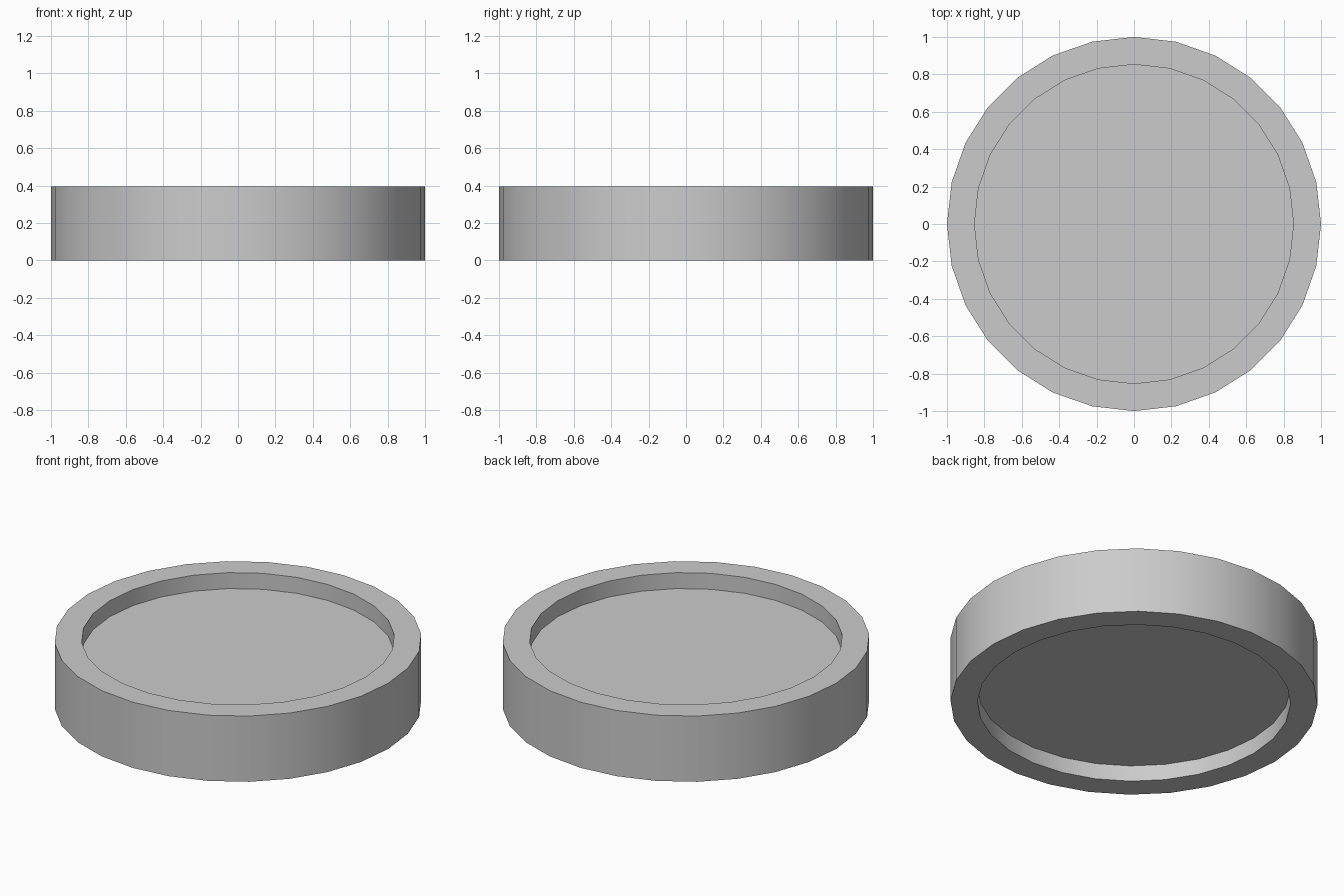
import bpy, bmesh, math

if "Cube" in bpy.data.objects:
    bpy.data.objects.remove(bpy.data.objects["Cube"])

SIDES = 28
R_OUT, R_IN = 1.0, 0.853
HEIGHT, RECESS = 0.395, 0.096

# Round disc with a raised rim and a shallow recess on both faces
profile = [(R_IN, RECESS), (R_IN, 0), (R_OUT, 0),
           (R_OUT, HEIGHT), (R_IN, HEIGHT), (R_IN, HEIGHT - RECESS)]

bm = bmesh.new()
rings = [[bm.verts.new((r * math.cos(math.tau * i / SIDES),
                        r * math.sin(math.tau * i / SIDES), z))
          for i in range(SIDES)] for r, z in profile]

# Rim walls
for a, b in zip(rings, rings[1:]):
    for i in range(SIDES):
        j = (i + 1) % SIDES
        bm.faces.new((a[i], a[j], b[j], b[i]))

# Recessed floors
bm.faces.new(rings[0])
bm.faces.new(rings[-1])
bmesh.ops.recalc_face_normals(bm, faces=bm.faces)

mesh = bpy.data.meshes.new("rimmed_disc")
bm.to_mesh(mesh)
bm.free()
disc = bpy.data.objects.new("rimmed_disc", mesh)
bpy.context.collection.objects.link(disc)

# Smooth side walls with crisp rim edges
bpy.context.view_layer.objects.active = disc
disc.select_set(True)
bpy.ops.object.shade_smooth_by_angle(angle=math.radians(30))
